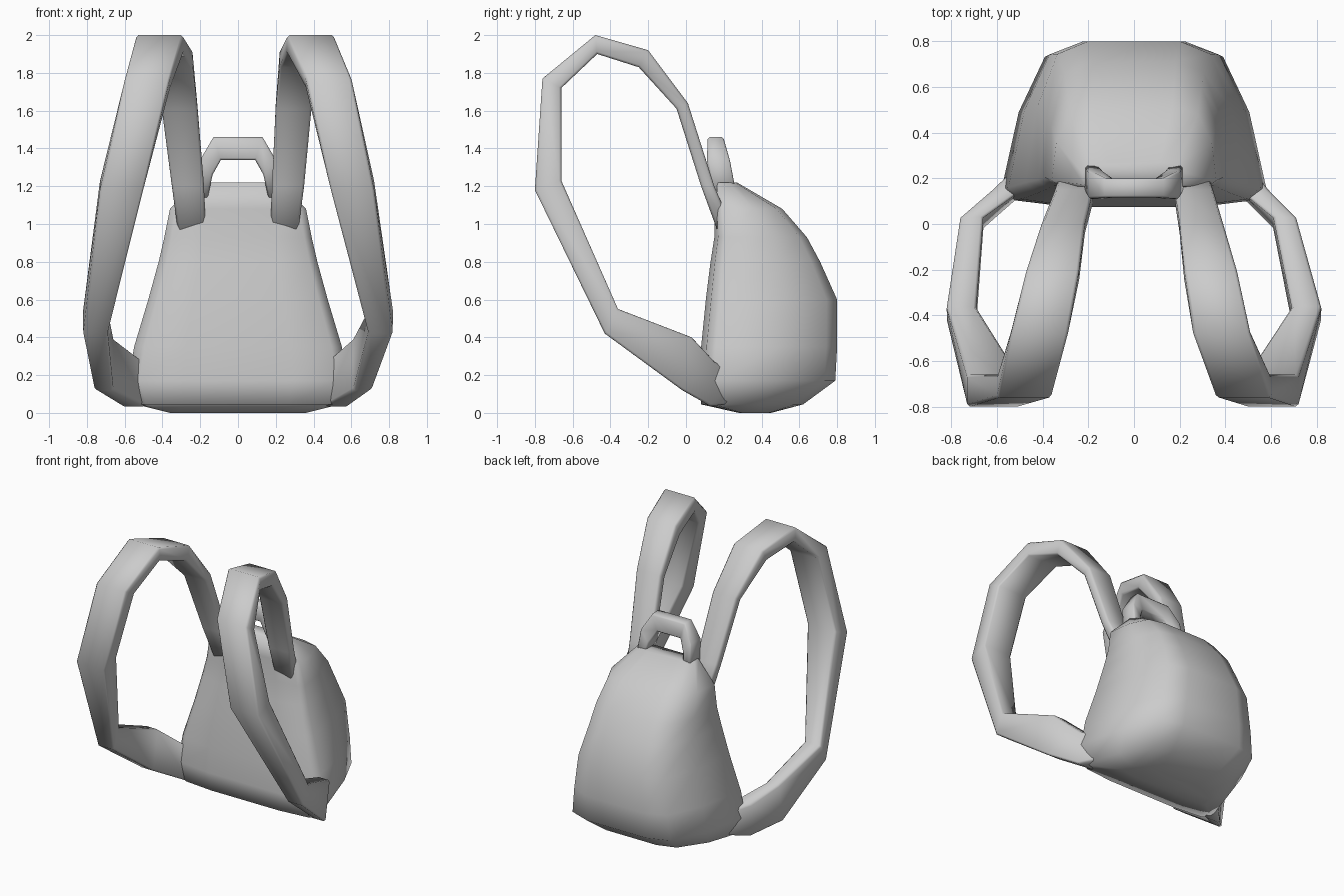
import bpy
import bmesh
import math

if "Cube" in bpy.data.objects:
    bpy.data.objects.remove(bpy.data.objects["Cube"])

grey = bpy.data.materials.new("fabric grey")
grey.use_nodes = True
colour = (0.6, 0.6, 0.6, 1)
grey.diffuse_color = colour
grey.node_tree.nodes["Principled BSDF"].inputs["Base Color"].default_value = colour


def loft(name, rings, bevel=0.0, angle=180):
    """Skin a list of equal-length closed rings and cap both ends."""
    bm = bmesh.new()
    loops = [[bm.verts.new(p) for p in ring] for ring in rings]
    count = len(loops[0])
    for lower, upper in zip(loops, loops[1:]):
        for i in range(count):
            j = (i + 1) % count
            bm.faces.new((lower[i], lower[j], upper[j], upper[i]))
    bm.faces.new(loops[0][::-1])
    bm.faces.new(loops[-1])
    bmesh.ops.recalc_face_normals(bm, faces=bm.faces)
    if bevel:
        # Chamfer only the long edges that run along the band
        rails = [e for a, b in zip(loops, loops[1:]) for p, q in zip(a, b)
                 for e in p.link_edges if e.other_vert(p) == q]
        bmesh.ops.bevel(bm, geom=rails, offset=bevel, segments=1,
                        affect='EDGES', clamp_overlap=True)
    mesh = bpy.data.meshes.new(name)
    bm.to_mesh(mesh)
    bm.free()
    mesh.materials.append(grey)
    obj = bpy.data.objects.new(name, mesh)
    bpy.context.collection.objects.link(obj)
    bpy.ops.object.select_all(action='DESELECT')
    obj.select_set(True)
    bpy.context.view_layer.objects.active = obj
    bpy.ops.object.shade_smooth_by_angle(angle=math.radians(angle))
    return obj


def body_ring(z, front, back, wide, narrow):
    """Plan outline: wide against the wearer, narrow at the back."""
    depth = back - front
    half = [(wide * 0.5, front), (wide * 0.9, front + depth * 0.04),
            (wide, front + depth * 0.11),
            ((wide + narrow) / 2 + 0.02, front + depth * 0.58),
            (narrow, back - depth * 0.08), (narrow * 0.6, back)]
    return [(x, y, z) for x, y in half] + [(-x, y, z) for x, y in half[::-1]]


# Bag body: height, front y, back y, front half width, back half width
body = [(0.0, 0.28, 0.45, 0.36, 0.27), (0.045, 0.08, 0.62, 0.54, 0.33),
        (0.17, 0.075, 0.79, 0.58, 0.39), (0.35, 0.08, 0.8, 0.55, 0.37),
        (0.6, 0.105, 0.8, 0.475, 0.335), (0.8, 0.13, 0.71, 0.42, 0.305),
        (0.93, 0.15, 0.64, 0.39, 0.295), (1.08, 0.15, 0.51, 0.36, 0.28),
        (1.22, 0.16, 0.27, 0.22, 0.19)]
loft("bag_body", [body_ring(*row) for row in body])

# Shoulder straps: inner x, outer x, (y, z) of the outside and the inside,
# and how much further out the right strap hangs
strap = [(0.17, 0.31, (0.28, 0.9), (0.19, 0.9), 0),
         (0.18, 0.35, (0.15, 1.2), (0.08, 1.2), 0),
         (0.20, 0.39, (0.01, 1.64), (-0.05, 1.61), 0.015),
         (0.22, 0.45, (-0.2, 1.92), (-0.25, 1.83), 0.02),
         (0.26, 0.51, (-0.48, 2.0), (-0.47, 1.9), 0.03),
         (0.36, 0.60, (-0.76, 1.77), (-0.66, 1.72), 0),
         (0.49, 0.72, (-0.8, 1.18), (-0.66, 1.23), 0.01),
         (0.69, 0.82, (-0.43, 0.42), (-0.36, 0.55), 0),
         (0.61, 0.71, (-0.02, 0.12), (0.03, 0.40), 0.05),
         (0.46, 0.59, (0.13, 0.035), (0.15, 0.27), 0.03),
         (0.36, 0.46, (0.3, 0.06), (0.3, 0.2), 0)]
for side, label in ((1, "left"), (-1, "right")):
    rings = []
    for a, b, out, inn, hang in strap:
        near, far = (side * x - hang * (side < 0) for x in (a, b))
        rings.append([(near, *out), (far, *out), (far, *inn), (near, *inn)])
    loft(label + "_shoulder_strap", rings, bevel=0.012)

# Carry handle: outer (x, z), inner (x, z), front y, back y
handle = [((0.22, 1.14), (0.16, 1.14), 0.15, 0.27),
          ((0.2, 1.34), (0.135, 1.26), 0.11, 0.235),
          ((0.13, 1.46), (0.09, 1.34), 0.115, 0.2)]
stations = [(1, row) for row in handle] + [(-1, row) for row in handle[::-1]]
loft("carry_handle",
     [[(s * o[0], f, o[1]), (s * o[0], b, o[1]), (s * i[0], b, i[1]), (s * i[0], f, i[1])]
      for s, (o, i, f, b) in stations], bevel=0.01)
